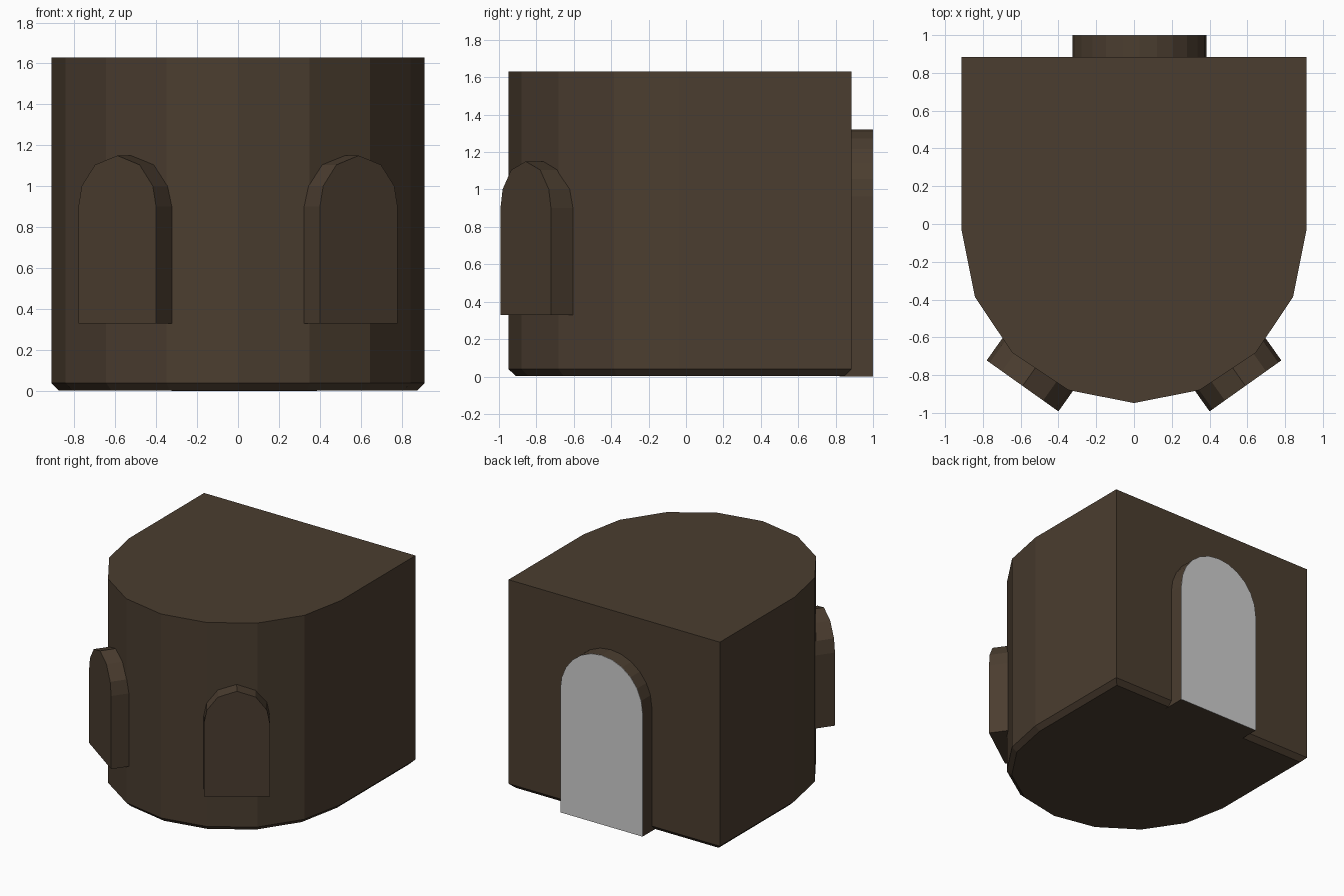
import bpy, bmesh, math
from mathutils import Matrix

if "Cube" in bpy.data.objects:
    bpy.data.objects.remove(bpy.data.objects["Cube"])


def material(name, rgb):
    m = bpy.data.materials.new(name)
    m.diffuse_color = (*rgb, 1)
    m.use_nodes = True
    m.node_tree.nodes["Principled BSDF"].inputs["Base Color"].default_value = m.diffuse_color
    return m


brown = material("dark_brown", (0.070, 0.047, 0.029))
grey = material("light_grey", (0.62, 0.62, 0.62))


def prism(name, profile, direction, mat, matrix=Matrix(), bevel=0):
    """Extrude a closed profile; optionally chamfer the rim of the starting face."""
    bm = bmesh.new()
    base = bm.faces.new([bm.verts.new(p) for p in profile])
    rim = list(base.edges)
    new = bmesh.ops.extrude_face_region(bm, geom=[base], use_keep_orig=True)["geom"]
    bmesh.ops.translate(bm, vec=direction,
                        verts=[v for v in new if isinstance(v, bmesh.types.BMVert)])
    bmesh.ops.recalc_face_normals(bm, faces=bm.faces)
    if bevel:
        bmesh.ops.bevel(bm, geom=rim, offset=bevel, segments=1,
                        affect='EDGES', profile=0.5)
    mesh = bpy.data.meshes.new(name)
    bm.to_mesh(mesh)
    bm.free()
    mesh.materials.append(mat)
    ob = bpy.data.objects.new(name, mesh)
    bpy.context.collection.objects.link(ob)
    ob.matrix_world = matrix
    return ob


def arch(half, bottom, spring, rise, angles):
    """Round-topped outline in the local xz plane."""
    pts = [(-half, 0, bottom), (half, 0, bottom)]
    for a in angles:
        t = math.radians(a)
        pts.append((half * math.cos(t), 0, spring + rise * math.sin(t)))
    return pts


def place(x, y, degrees):
    return Matrix.Translation((x, y, 0)) @ Matrix.Rotation(math.radians(degrees), 4, 'Z')


# Main body: square back, faceted half-round front, chamfered foot
R = 0.912
outline = [(R, 0.885, 0.003), (-R, 0.885, 0.003)]
for i in range(9):
    t = math.pi + math.pi * i / 8
    outline.append((R * math.cos(t), -0.036 + R * math.sin(t), 0.003))
prism("tower_body", outline, (0, 0, 1.627), brown, bevel=0.036)

# Two arched window blocks on the curved front
window = arch(0.233, 0.33, 0.9, 0.25, (0, 24, 55, 90, 125, 156, 180))
for side, label in ((1, "right"), (-1, "left")):
    prism("window_" + label, window, (0, 0.18, 0), brown,
          place(side * 0.59, -0.857, side * 35.4))

# Arched doorway on the back, with a thin grey panel over its face
door = arch(0.355, 0, 0.963, 0.357, [i * 15 for i in range(13)])
prism("door_frame", door, (0, 0.175, 0), brown, place(0.03, 0.997, 180))
prism("door_panel", door, (0, 0.003, 0), grey, place(0.03, 1.0, 180))
